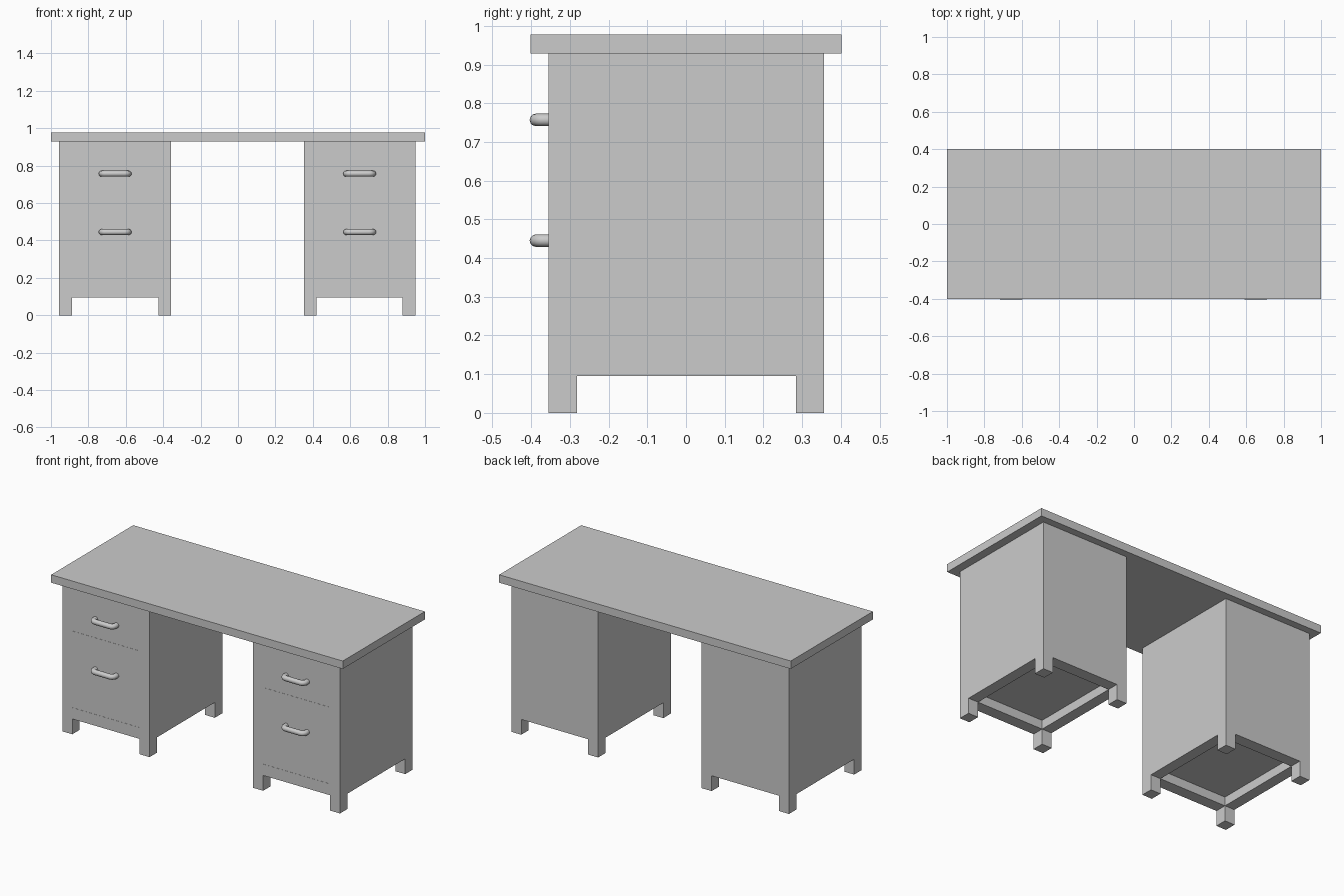
import bpy, math

if "Cube" in bpy.data.objects:
    bpy.data.objects.remove(bpy.data.objects["Cube"])

Y0, Y1 = -0.355, 0.357        # pedestal front and back
PX, PY = 0.068, 0.073         # corner post size
RAIL_Z, TOP_Z = 0.095, 0.928  # underside of rails, underside of desk top


def box(name, x0, x1, y0, y1, z0, z1):
    bpy.ops.mesh.primitive_cube_add(
        size=1, location=((x0 + x1) / 2, (y0 + y1) / 2, (z0 + z1) / 2))
    ob = bpy.context.object
    ob.name = name
    ob.scale = (x1 - x0, y1 - y0, z1 - z0)
    bpy.ops.object.transform_apply(location=False, rotation=False, scale=True)
    return ob


def handle(name, cx, z):
    # bent round bar: half path with a rounded corner, then mirrored
    bar_y, hx, r = -0.388, 0.072, 0.022
    half = [(hx, Y0 + 0.005)]
    for i in range(6):
        a = i / 5 * math.pi / 2
        half.append((hx - r + r * math.cos(a), bar_y + r - r * math.sin(a)))
    path = half + [(-x, y) for x, y in reversed(half)]
    cu = bpy.data.curves.new(name, 'CURVE')
    cu.dimensions = '3D'
    cu.bevel_depth = 0.016
    cu.bevel_resolution = 4
    sp = cu.splines.new('POLY')
    sp.points.add(len(path) - 1)
    for p, (x, y) in zip(sp.points, path):
        p.co = (x, y, 0, 1)
    ob = bpy.data.objects.new(name, cu)
    ob.location = (cx, 0, z)
    bpy.context.collection.objects.link(ob)
    bpy.ops.object.select_all(action='DESELECT')
    ob.select_set(True)
    bpy.context.view_layer.objects.active = ob
    bpy.ops.object.convert(target='MESH')
    bpy.ops.object.shade_smooth_by_angle(angle=math.radians(40))


def pedestal(side, x0, x1):
    xi0, xi1, yi0, yi1 = x0 + PX, x1 - PX, Y0 + PY, Y1 - PY
    # corner posts running down into the feet
    for xn, a, b in (("left", x0, xi0), ("right", xi1, x1)):
        for yn, c, d in (("front", Y0, yi0), ("back", yi1, Y1)):
            box(f"{side}_{yn}_{xn}_leg", a, b, c, d, 0, TOP_Z)
        # side panels
        box(f"{side}_{xn}_panel", a, b, yi0, yi1, RAIL_Z, TOP_Z)
    # back panel and raised floor
    box(f"{side}_back_panel", xi0, xi1, yi1, Y1, RAIL_Z, TOP_Z)
    box(f"{side}_floor", xi0, xi1, yi0, yi1, 0.15, 0.165)
    # front rails with drawer fronts almost flush between them
    box(f"{side}_bottom_rail", xi0, xi1, Y0, yi0, RAIL_Z, 0.165)
    box(f"{side}_middle_rail", xi0, xi1, Y0, yi0, 0.565, 0.64)
    box(f"{side}_lower_drawer", xi0, xi1, Y0 + 0.001, yi0, 0.165, 0.565)
    box(f"{side}_upper_drawer", xi0, xi1, Y0 + 0.001, yi0, 0.64, TOP_Z)
    for n, z in (("lower", 0.445), ("upper", 0.757)):
        handle(f"{side}_{n}_handle", (x0 + x1) / 2, z)


# desk top and the two drawer pedestals
box("desk_top", -1, 1, -0.402, 0.402, TOP_Z, 0.977)
pedestal("left", -0.956, -0.358)
pedestal("right", 0.353, 0.948)
